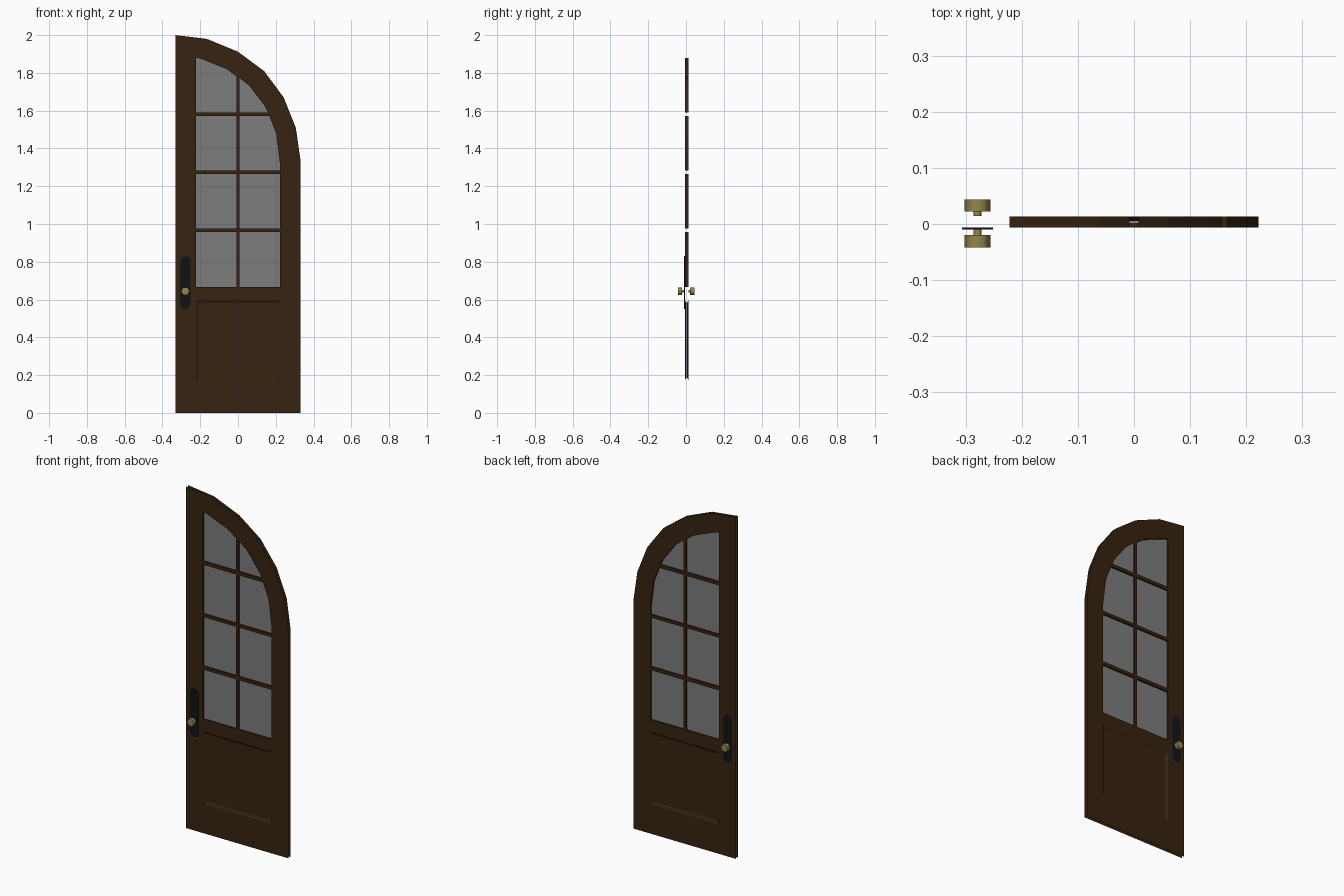
import bpy, bmesh, math
from mathutils import Vector

if "Cube" in bpy.data.objects:
    bpy.data.objects.remove(bpy.data.objects["Cube"])

YF, YB = -0.006, 0.013          # front and back faces of the door leaf
YM = (YF + YB) / 2


def material(name, rgb):
    m = bpy.data.materials.new(name)
    m.diffuse_color = (*rgb, 1)
    m.use_nodes = True
    m.node_tree.nodes["Principled BSDF"].inputs["Base Color"].default_value = m.diffuse_color
    return m


WOOD = material("dark_wood", (0.038, 0.017, 0.0055))
GLASS = material("grey_glass", (0.205, 0.205, 0.205))
IRON = material("black_iron", (0.0055, 0.0065, 0.007))
BRASS = material("brass", (0.29, 0.235, 0.07))


def finish(bm, name, mat):
    mesh = bpy.data.meshes.new(name)
    bm.to_mesh(mesh)
    bm.free()
    mesh.materials.append(mat)
    ob = bpy.data.objects.new(name, mesh)
    bpy.context.collection.objects.link(ob)
    return ob


def ring(bm, pts, y):
    return [bm.verts.new((x, y, z)) for x, z in pts]


def face(bm, verts, direction):
    f = bm.faces.new(verts)
    f.normal_update()
    if f.normal.dot(Vector(direction)) < 0:
        f.normal_flip()


def walls(bm, a, b, inward):
    # quads between two rings, facing the ring centre or away from it
    c = sum((v.co for v in a + b), Vector()) / (2 * len(a))
    for i in range(len(a)):
        j = (i + 1) % len(a)
        mid = (a[i].co + a[j].co + b[i].co + b[j].co) / 4
        face(bm, [a[i], a[j], b[j], b[i]], (c - mid) if inward else (mid - c))


def rect(x0, x1, z0, z1):
    return [(x0, z0), (x1, z0), (x1, z1), (x0, z1)]


# Outline and openings
outline = [(-0.332, 0), (0.332, 0), (0.332, 1.33), (0.306, 1.51), (0.242, 1.67),
           (0.138, 1.81), (0.0, 1.912), (-0.165, 1.98), (-0.332, 2.0)]
W, M = 0.222, 0.008
panes = []
for z0, z1 in ((0.667, 0.957), (0.977, 1.265), (1.283, 1.571)):
    panes.append(rect(-W, -M, z0, z1))
    if z1 < 1.5:
        panes.append(rect(M, W, z0, z1))
panes.append([(M, 1.283), (W, 1.283), (W, 1.32), (0.202, 1.48), (0.166, 1.571), (M, 1.571)])
panes.append([(M, 1.591), (0.157, 1.591), (0.145, 1.62), (0.062, 1.73), (M, 1.773)])
panes.append([(-W, 1.591), (-M, 1.591), (-M, 1.782), (-0.06, 1.82), (-0.2, 1.876), (-W, 1.88)])
panel_outer = rect(-W, W, 0.172, 0.597)
panel_inner = rect(-0.208, 0.208, 0.188, 0.581)

# Door leaf: two perforated sheets, open at the outer edge
bm = bmesh.new()
rings = {}
for y, d in ((YF, -1), (YB, 1)):
    loops = [ring(bm, p, y) for p in [outline, panel_outer] + panes]
    edges = [bm.edges.new((l[i], l[(i + 1) % len(l)])) for l in loops for i in range(len(l))]
    res = bmesh.ops.triangle_fill(bm, edges=edges, use_beauty=True, normal=(0, d, 0))
    for f in res["geom"]:
        if isinstance(f, bmesh.types.BMFace):
            f.normal_update()
            if f.normal.y * d < 0:
                f.normal_flip()
    rings[d] = loops
# Window reveals
for a, b in zip(rings[-1][2:], rings[1][2:]):
    walls(bm, a, b, True)
# Recessed lower panel on both sides
for d in (-1, 1):
    inner = ring(bm, panel_inner, YM + d * 0.001)
    walls(bm, rings[d][1], inner, True)
    face(bm, inner, (0, d, 0))
finish(bm, "door_leaf", WOOD)

# Glass panes
bm = bmesh.new()
for p in panes:
    face(bm, ring(bm, p, YM), (0, -1, 0))
finish(bm, "window_glass", GLASS)

# Handle plates with rounded ends
HX, HZ, R = -0.279, 0.645, 0.028
plate = []
for cz, start in ((0.802, 0), (0.578, 180)):
    for k in range(7):
        a = math.radians(start + k * 30)
        plate.append((HX + R * math.cos(a), cz + R * math.sin(a)))
bm = bmesh.new()
front, base = ring(bm, plate, -0.0095), ring(bm, plate, YF)
face(bm, front, (0, -1, 0))
walls(bm, front, base, False)
finish(bm, "front_handle_plate", IRON)
bm = bmesh.new()
face(bm, ring(bm, plate, 0.0145), (0, 1, 0))
finish(bm, "back_handle_plate", IRON)


# Hexagonal knobs on short stems
def hexagon(r):
    return [(HX + r * math.cos(k * math.pi / 3), HZ + r * math.sin(k * math.pi / 3))
            for k in range(6)]


for name, d, y0, y1, y2 in (("front_knob", -1, -0.0095, -0.020, -0.042),
                            ("back_knob", 1, 0.0145, 0.022, 0.044)):
    bm = bmesh.new()
    walls(bm, ring(bm, hexagon(0.0075), y0), ring(bm, hexagon(0.0075), y1), False)
    a, b = ring(bm, hexagon(0.023), y1), ring(bm, hexagon(0.023), y2)
    walls(bm, a, b, False)
    face(bm, a, (0, -d, 0))
    face(bm, b, (0, d, 0))
    ob = finish(bm, name, BRASS)
    bpy.ops.object.select_all(action='DESELECT')
    ob.select_set(True)
    bpy.context.view_layer.objects.active = ob
    bpy.ops.object.shade_smooth_by_angle(angle=math.radians(65))
